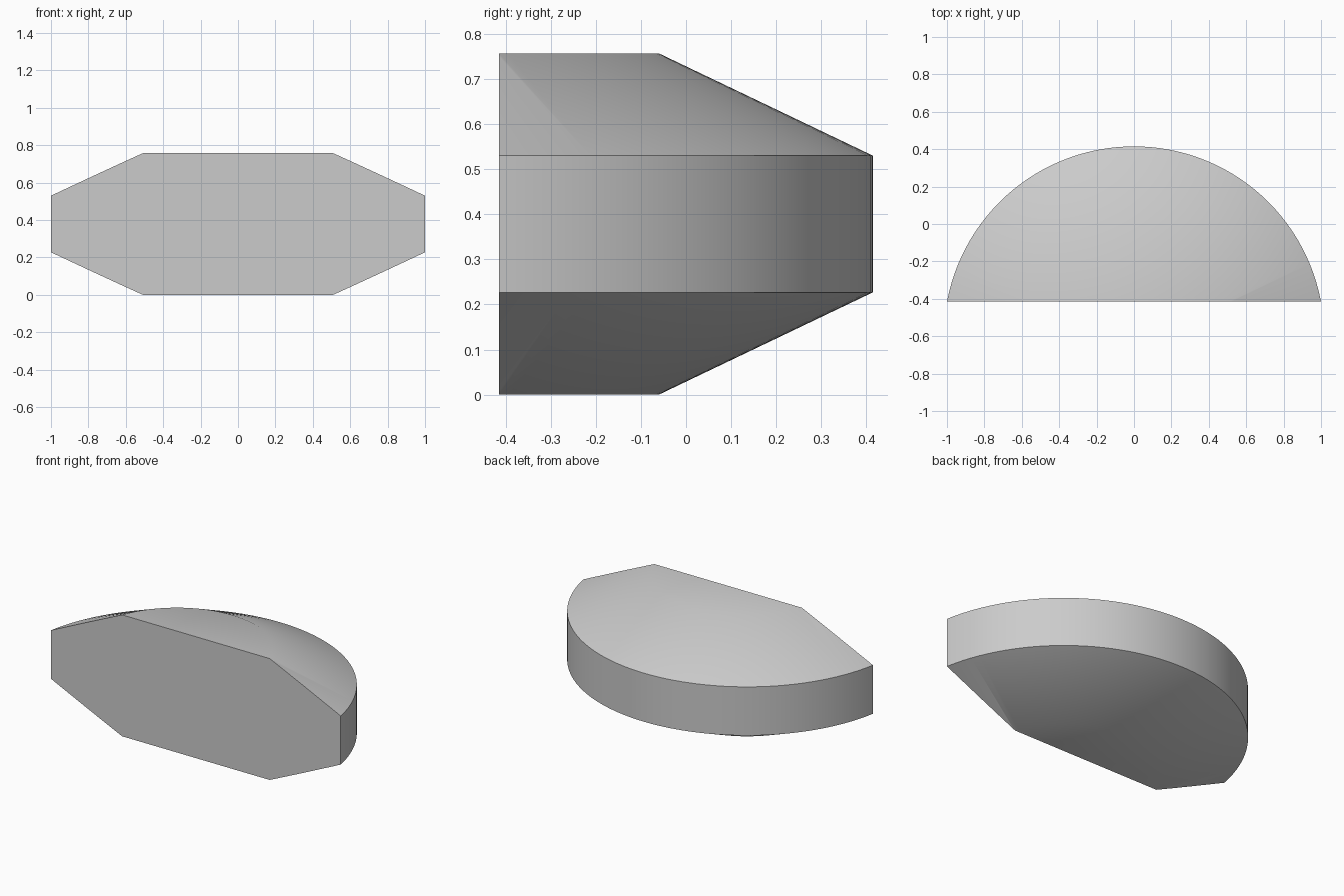
import bpy
import bmesh
from math import radians
from mathutils import Matrix, Vector

cube = bpy.data.objects.get("Cube")
if cube:
    bpy.data.objects.remove(cube, do_unlink=True)

AXIS_Y = -0.602      # centre line of the turned shape
FRONT_Y = -0.415     # flat front cut
SEGMENTS = 128
PROFILE = [(0, 0), (0.542, 0), (1.017, 0.227),
           (1.017, 0.53), (0.542, 0.757), (0, 0.757)]

grey = bpy.data.materials.new("plain grey")
grey.use_nodes = True
colour = (0.6, 0.6, 0.6, 1)
grey.diffuse_color = colour
grey.node_tree.nodes["Principled BSDF"].inputs["Base Color"].default_value = colour

# Turn the profile into a double-bevelled disc
bm = bmesh.new()
points = [bm.verts.new((r, AXIS_Y, z)) for r, z in PROFILE]
edges = [bm.edges.new(pair) for pair in zip(points, points[1:])]
bmesh.ops.spin(bm, geom=points + edges, cent=(0, AXIS_Y, 0), axis=(0, 0, 1),
               angle=radians(360), steps=SEGMENTS, use_merge=True)
bmesh.ops.remove_doubles(bm, verts=bm.verts, dist=0.0001)

# Slice off the front and close the flat face
cut = bmesh.ops.bisect_plane(bm, geom=bm.verts[:] + bm.edges[:] + bm.faces[:],
                             plane_co=(0, FRONT_Y, 0), plane_no=(0, -1, 0),
                             clear_outer=True)
rim = [e for e in cut["geom_cut"] if isinstance(e, bmesh.types.BMEdge)]
bmesh.ops.contextual_create(bm, geom=rim)

# Merge each flat end into a single face
for height in (0, PROFILE[-1][1]):
    cap = [f for f in bm.faces if all(abs(v.co.z - height) < 0.0001 for v in f.verts)]
    bmesh.ops.dissolve_faces(bm, faces=cap, use_verts=True)
bmesh.ops.recalc_face_normals(bm, faces=bm.faces)

mesh = bpy.data.meshes.new("bevelled_half_disc")
bm.to_mesh(mesh)
bm.free()
mesh.materials.append(grey)
body = bpy.data.objects.new("bevelled_half_disc", mesh)
bpy.context.collection.objects.link(body)

# Smooth the curved sides, keep the hard rims
bpy.ops.object.select_all(action="DESELECT")
body.select_set(True)
bpy.context.view_layer.objects.active = body
bpy.ops.object.shade_smooth_by_angle(angle=radians(30))
